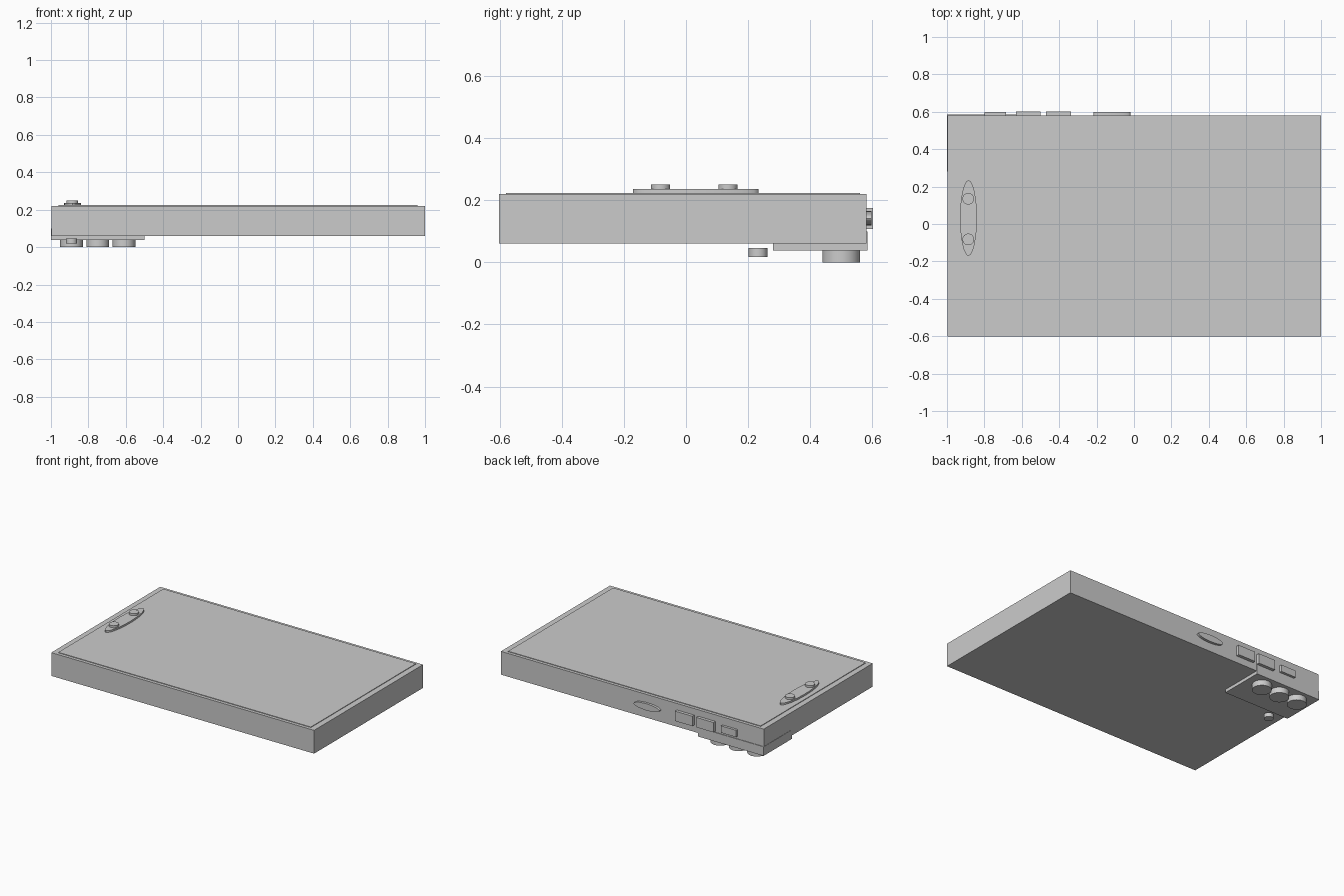
import bpy
import math

if "Cube" in bpy.data.objects:
    bpy.data.objects.remove(bpy.data.objects["Cube"])


def box(name, x, y, z):
    """Box from (min, max) pairs."""
    lo, hi = zip(x, y, z)
    bpy.ops.mesh.primitive_cube_add(size=1, location=[(a + b) / 2 for a, b in zip(lo, hi)])
    ob = bpy.context.object
    ob.name = name
    ob.scale = [b - a for a, b in zip(lo, hi)]
    bpy.ops.object.transform_apply(location=False, rotation=False, scale=True)
    return ob


def disc(name, center, rx, ry, depth, tilt=0.0):
    """Round or oval cylinder; tilt turns its axis from z towards y."""
    bpy.ops.mesh.primitive_cylinder_add(vertices=32, radius=1, depth=1, location=center,
                                        rotation=(tilt, 0, 0))
    ob = bpy.context.object
    ob.name = name
    ob.scale = (rx, ry, depth)
    bpy.ops.object.transform_apply(location=False, rotation=True, scale=True)
    bpy.ops.object.shade_smooth_by_angle(angle=math.radians(35))
    return ob


# Phone body and screen
box("body", (-0.998, 1.0), (-0.602, 0.581), (0.06, 0.22))
box("screen", (-0.96, 0.96), (-0.58, 0.56), (0.21, 0.224))

# Front sensor pill with two lenses
disc("sensor_pill", (-0.885, 0.032, 0.226), 0.045, 0.202, 0.02)
for i, y in enumerate((-0.082, 0.135)):
    disc(f"front_lens_{i + 1}", (-0.886, y, 0.235), 0.031, 0.031, 0.03)

# Rear camera plate, three lenses and flash
box("camera_plate", (-1.0, -0.5), (0.28, 0.585), (0.038, 0.1))
for i, x in enumerate((-0.89, -0.75, -0.61)):
    disc(f"rear_lens_{i + 1}", (x, 0.5, 0.021), 0.061, 0.061, 0.042)
disc("flash", (-0.89, 0.232, 0.032), 0.03, 0.03, 0.028)

# Side buttons
box("action_button", (-0.8, -0.685), (0.57, 0.598), (0.118, 0.165))
box("volume_up", (-0.63, -0.5), (0.57, 0.602), (0.107, 0.175))
box("volume_down", (-0.47, -0.337), (0.57, 0.602), (0.107, 0.175))
disc("power_button", (-0.118, 0.584, 0.142), 0.098, 0.023, 0.028, math.pi / 2)
